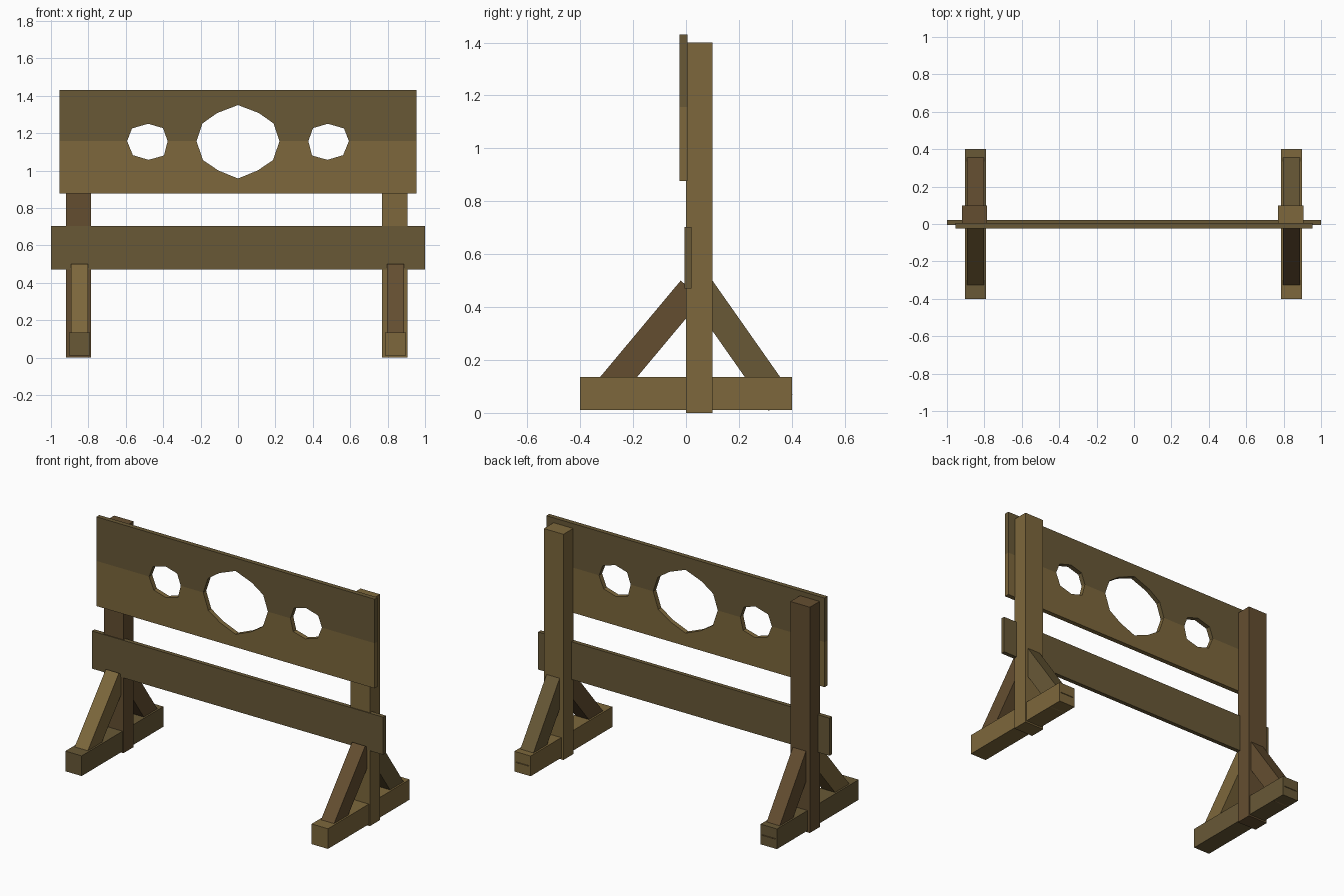
import bpy
import bmesh

if "Cube" in bpy.data.objects:
    bpy.data.objects.remove(bpy.data.objects["Cube"])


def material(name, rgb):
    m = bpy.data.materials.new(name)
    m.diffuse_color = (*rgb, 1)
    m.use_nodes = True
    m.node_tree.nodes["Principled BSDF"].inputs["Base Color"].default_value = m.diffuse_color
    return m


OLIVE = material("olive_wood", (0.138, 0.098, 0.037))
TAN = material("tan_wood", (0.205, 0.137, 0.045))
BROWN = material("brown_wood", (0.127, 0.076, 0.030))


def prism(name, pts, lo, hi, axis, mat):
    """Extrude a flat profile from lo to hi along axis ('x': pts are y,z; 'y': pts are x,z)."""
    bm = bmesh.new()
    place = (lambda p: (lo, *p)) if axis == 'x' else (lambda p: (p[0], lo, p[1]))
    face = bm.faces.new([bm.verts.new(place(p)) for p in pts])
    new = bmesh.ops.extrude_face_region(bm, geom=[face])["geom"]
    move = (hi - lo, 0, 0) if axis == 'x' else (0, hi - lo, 0)
    bmesh.ops.translate(bm, vec=move, verts=[g for g in new if isinstance(g, bmesh.types.BMVert)])
    bmesh.ops.recalc_face_normals(bm, faces=bm.faces)
    mesh = bpy.data.meshes.new(name)
    bm.to_mesh(mesh)
    bm.free()
    mesh.materials.append(mat)
    ob = bpy.data.objects.new(name, mesh)
    bpy.context.collection.objects.link(ob)
    return ob


def rect(a0, a1, b0, b1):
    return [(a0, b0), (a1, b0), (a1, b1), (a0, b1)]


# neck and wrist board, two halves meeting at the middle of the holes
SPLIT = 1.157


def half_board(name, right_side, edge, mat):
    """right_side: hole outline from the centre out to the right; mirrored to the left."""
    left_side = [(-x, z) for x, z in reversed(right_side) if x > 0]
    w = 0.955
    outline = left_side + right_side + [(w, SPLIT), (w, edge), (-w, edge), (-w, SPLIT)]
    return prism(name, outline, -0.024, 0.005, 'y', mat)


half_board("upper_board", [(0, 1.35), (0.112, 1.307), (0.19, 1.252), (0.222, SPLIT),
                           (0.376, SPLIT), (0.401, 1.227), (0.481, 1.25),
                           (0.567, 1.225), (0.593, SPLIT)], 1.43, OLIVE)
half_board("lower_board", [(0, 0.957), (0.105, 1.0), (0.187, 1.055), (0.222, SPLIT),
                           (0.376, SPLIT), (0.396, 1.08), (0.478, 1.057),
                           (0.562, 1.082), (0.593, SPLIT)], 0.877, TAN)

# cross plank
prism("cross_plank", rect(-1, 1, 0.47, 0.703), -0.005, 0.021, 'y', OLIVE)

# square-ended diagonal brace profiles (y, z)
FRONT_BRACE = [(-0.02, 0.5), (-0.367, 0.085), (-0.285, 0.016), (0.062, 0.431)]
REAR_BRACE = [(0.10, 0.5), (0.402, 0.07), (0.312, 0.008), (0.01, 0.438)]

# the two standing frames
for side, x, post, foot, front, rear in (("left", -0.85, BROWN, OLIVE, TAN, BROWN),
                                         ("right", 0.84, TAN, TAN, BROWN, OLIVE)):
    px = -0.853 if x < 0 else 0.838
    prism(side + "_post", rect(0, 0.1, 0, 1.4), px - 0.067, px + 0.067, 'x', post)
    x += 0.002
    prism(side + "_foot", rect(-0.401, 0.4, 0.01, 0.135), x - 0.056, x + 0.056, 'x', foot)
    prism(side + "_front_brace", FRONT_BRACE, x - 0.045, x + 0.045, 'x', front)
    prism(side + "_rear_brace", REAR_BRACE, x - 0.045, x + 0.045, 'x', rear)
